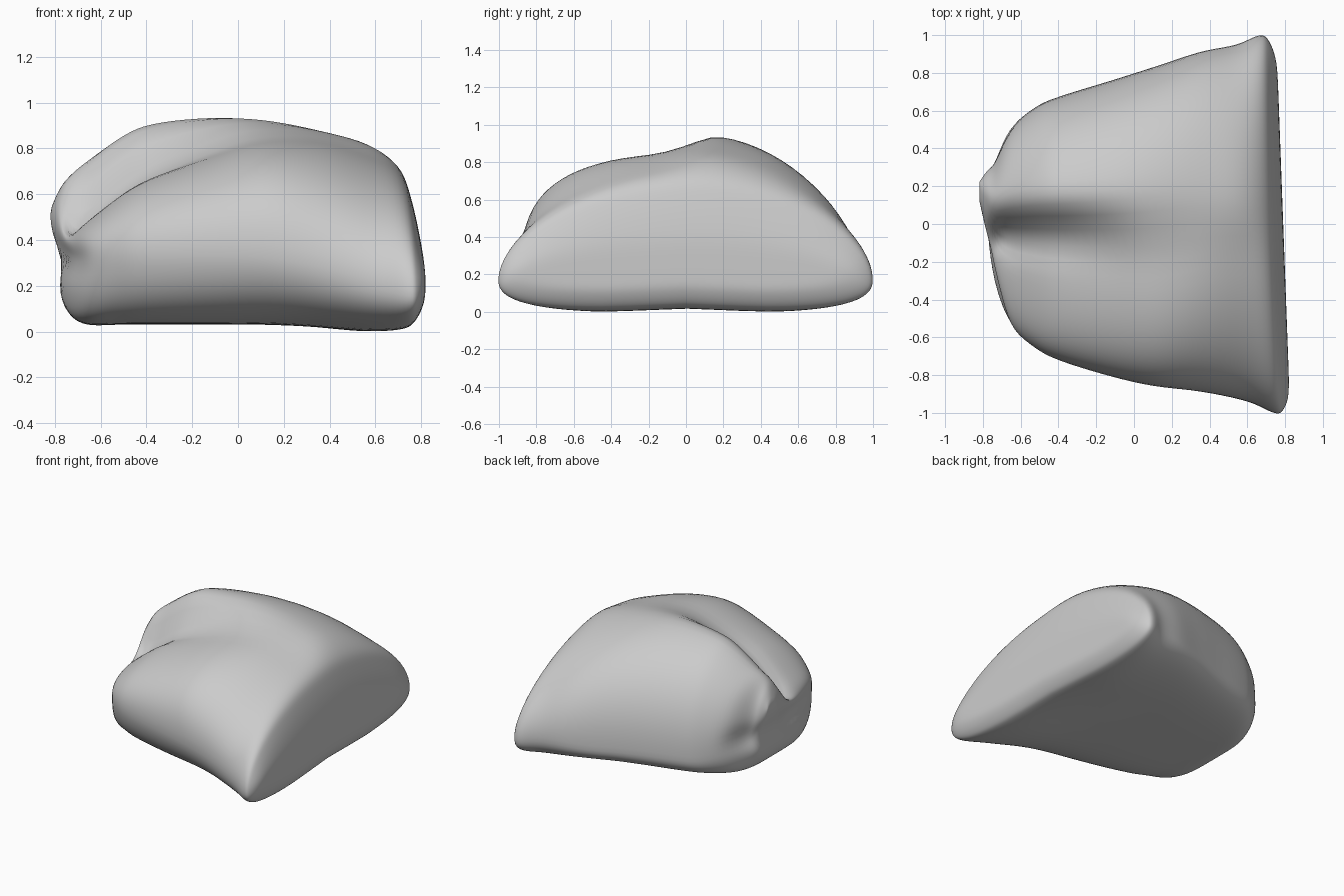
import bpy, bmesh, math

cube = bpy.data.objects.get("Cube")
if cube:
    bpy.data.objects.remove(cube)

# Cushion sections along x: x, y min, y max, front lobe top, back lobe top, side seam height, underside
SECTIONS = [
    (-.82, .13, .22, .51, .53, .50, .47),
    (-.785, -.05, .28, .45, .62, .37, .20),
    (-.74, -.32, .34, .43, .71, .31, .08),
    (-.66, -.53, .50, .49, .77, .32, .03),
    (-.52, -.66, .62, .60, .87, .33, .03),
    (-.38, -.73, .68, .68, .93, .33, .03),
    (-.12, -.81, .76, .77, .955, .33, .03),
    (.10, -.86, .83, .835, .94, .32, .03),
    (.35, -.89, .91, .84, .89, .28, .02),
    (.57, -.94, .95, .78, .83, .22, .01),
    (.70, -1.0, 1.0, .71, .73, .18, .02),
    (.75, -.99, .97, .59, .60, .18, .05),
    (.785, -.90, .86, .40, .41, .21, .12),
    (.79, -.72, .68, .25, .25, .22, .19),
]
STEPS, AROUND = 5, 80


def spline(a, b, c, d, t):
    return .5 * (2 * b + (c - a) * t + (2 * a - 5 * b + 4 * c - d) * t * t
                 + (3 * b - a - 3 * c + d) * t ** 3)


def smooth(lo, hi, v):
    t = min(max((v - lo) / (hi - lo), 0), 1)
    return t * t * (3 - 2 * t)


def power(v, e):
    return math.copysign(abs(v) ** e, v)


def stations():
    last = len(SECTIONS) - 1
    for i in range(last):
        near = [SECTIONS[min(max(i + k, 0), last)] for k in (-1, 0, 1, 2)]
        for s in range(STEPS):
            yield [spline(*vals, s / STEPS) for vals in zip(*near)]
    yield SECTIONS[-1]


def section(x, y_min, y_max, front, back, side_seam, under):
    """Closed loop: two-lobed top, tapering toward the wide corners, and a flat underside."""
    wide = smooth(.1, .7, x)
    middle = smooth(-.8, -.5, x) * (1 - wide)
    points = []
    for k in range(AROUND):
        a = math.tau * k / AROUND
        c, s = math.cos(a), math.sin(a)
        # The seam runs lower along the back
        seam = side_seam - .12 * middle * smooth(-1, 1, c)
        if s >= 0:
            taper = .78 + .3 * wide + (.12 * (1 - wide) if c > 0 else 0)
            t, rise = power(c, taper), s ** taper
        else:
            t, rise = power(c, .42), abs(s) ** .75
            # The front wall leans in toward the floor
            if c < 0:
                t *= 1 - .09 * middle * rise
        y = (y_min + y_max) / 2 + (y_max - y_min) / 2 * t
        if s >= 0:
            top = front + (back - front) * smooth(-.2, .18, y)
            # Crease between the lobes, deepest near the gathered end
            crease = .14 * smooth(-.84, -.64, x) * (1 - smooth(-.6, .1, x))
            z = seam + (top - seam) * rise
            z -= crease * math.exp(-((y + .06) / .08) ** 2) * rise
        else:
            z = seam - (seam - under) * rise
            # Underside sags a little toward the two wide corners
            z -= .03 * rise * smooth(.2, .6, x) * (smooth(0, .4, abs(y)) - .6)
        # The wide edge runs slightly askew, and the narrow end is pinched low down
        askew = -.037 * y * smooth(.2, .7, x)
        pinch = .035 * smooth(-.6, -.76, x) * math.exp(-((z - .31) / .08) ** 2)
        points.append((x + askew + pinch, y, max(z, 0)))
    return points


# Cushion body
bm = bmesh.new()
loops = [[bm.verts.new(p) for p in section(*st)] for st in stations()]
for one, two in zip(loops, loops[1:]):
    for k in range(AROUND):
        n = (k + 1) % AROUND
        bm.faces.new((one[k], one[n], two[n], two[k]))
for loop in (loops[0], loops[-1]):
    half = AROUND // 2
    for k in range(half):
        quad = [loop[k], loop[k + 1], loop[(AROUND - k - 1) % AROUND], loop[(AROUND - k) % AROUND]]
        quad = list(dict.fromkeys(quad))
        if len(quad) > 2:
            bm.faces.new(quad)
for _ in range(3):
    bmesh.ops.smooth_vert(bm, verts=bm.verts, factor=.35,
                          use_axis_x=True, use_axis_y=True, use_axis_z=True)
bmesh.ops.recalc_face_normals(bm, faces=bm.faces)
mesh = bpy.data.meshes.new("cushion")
bm.to_mesh(mesh)
bm.free()
for face in mesh.polygons:
    face.use_smooth = True
cushion = bpy.data.objects.new("cushion", mesh)
bpy.context.collection.objects.link(cushion)

# Plain grey cloth
cloth = bpy.data.materials.new("grey_cloth")
cloth.use_nodes = True
colour = (.6, .6, .6, 1)
cloth.diffuse_color = colour
cloth.node_tree.nodes["Principled BSDF"].inputs["Base Color"].default_value = colour
mesh.materials.append(cloth)
